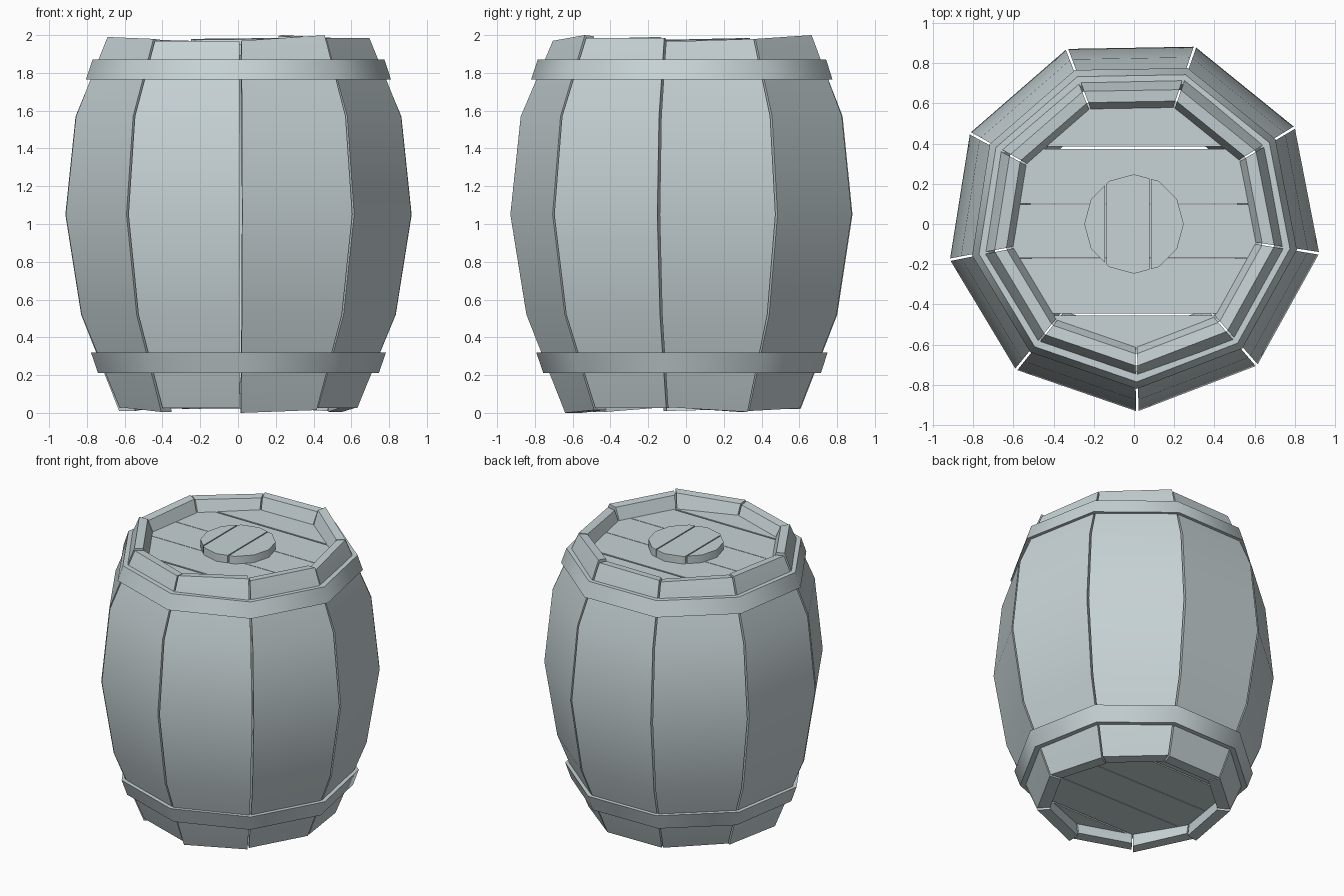
import bpy, bmesh
from math import cos, sin, radians, pi

cube = bpy.data.objects.get("Cube")
if cube:
    bpy.data.objects.remove(cube, do_unlink=True)

# One pale material for the whole barrel
grey = bpy.data.materials.new("pale_blue_grey")
grey.use_nodes = True
colour = (0.57, 0.65, 0.67, 1)
grey.diffuse_color = colour
grey.node_tree.nodes["Principled BSDF"].inputs["Base Color"].default_value = colour

SIDES = 9
START = -89
STEP = 360 / SIDES


def polar(r, deg, z):
    return (r * cos(radians(deg)), r * sin(radians(deg)), z)


def finish(bm, name, angle):
    bmesh.ops.recalc_face_normals(bm, faces=bm.faces)
    mesh = bpy.data.meshes.new(name)
    bm.to_mesh(mesh)
    bm.free()
    mesh.materials.append(grey)
    obj = bpy.data.objects.new(name, mesh)
    bpy.context.collection.objects.link(obj)
    bpy.ops.object.select_all(action='DESELECT')
    obj.select_set(True)
    bpy.context.view_layer.objects.active = obj
    bpy.ops.object.shade_smooth_by_angle(angle=radians(angle))
    return obj


def sweep(bm, sections, closed):
    """Join matching cross-sections with quads; cap the ends if open."""
    rings = [[bm.verts.new(p) for p in s] for s in sections]
    n = len(rings[0])
    for i in range(len(rings) if closed else len(rings) - 1):
        a, b = rings[i], rings[(i + 1) % len(rings)]
        for j in range(n):
            k = (j + 1) % n
            bm.faces.new((a[j], a[k], b[k], b[j]))
    if not closed:
        bm.faces.new(rings[0])
        bm.faces.new(rings[-1])


def stave_profile(low, high):
    """Radius and height around a bulging plank, outside then inside."""
    return [(0.64, low), (0.845, 0.52), (0.93, 1.05), (0.875, 1.57),
            (0.705, high), (0.645, high - 0.005), (0.605, 1.88),
            (0.77, 1.57), (0.83, 1.05), (0.74, 0.52), (0.575, 0.14), (0.555, low)]


# Staves, each with slightly uneven ends: bottom and top at both edges
ends = [(0.0, 0.015, 1.97, 2.0), (0.025, 0.025, 1.985, 1.985),
        (0.03, 0.005, 1.965, 1.98), (0.01, 0.025, 1.98, 2.0),
        (0.02, 0.02, 1.985, 1.98), (0.02, 0.03, 1.97, 1.98),
        (0.02, 0.01, 1.985, 1.975), (0.03, 0.005, 1.99, 1.98),
        (0.025, 0.025, 1.97, 1.965)]
for i, (low_a, low_b, high_a, high_b) in enumerate(ends):
    first = START + i * STEP
    sections = []
    for edge, side, low, high in ((first, 1, low_a, high_a),
                                  (first + STEP, -1, low_b, high_b)):
        sections.append([polar(r, edge + side * 0.4, z)
                         for r, z in stave_profile(low, high)])
    bm = bmesh.new()
    sweep(bm, sections, False)
    finish(bm, f"stave_{i + 1}", 30)


# Hoops that follow the slope of the staves
def hoop(name, low, high, r_low, r_high):
    bm = bmesh.new()
    profile = [(r_low, low), (r_high, high), (r_high - 0.05, high), (r_low - 0.05, low)]
    sweep(bm, [[polar(r, START + i * STEP, z) for r, z in profile]
               for i in range(SIDES)], True)
    finish(bm, name, 45)


hoop("upper_hoop", 1.765, 1.87, 0.82, 0.785)
hoop("lower_hoop", 0.21, 0.32, 0.755, 0.793)


# Flat discs split into planks with thin gaps
def planks(name, radius, sides, start, low, high, axis, cuts):
    limits = [(-2, 0)] + cuts + [(2, 0)]
    for i in range(len(limits) - 1):
        bm = bmesh.new()
        ring = [start + k * 360 / sides for k in range(sides)]
        sweep(bm, [[polar(radius, a, z) for a in ring] for z in (low, high)], False)
        for (pos, gap), side in ((limits[i], -1), (limits[i + 1], 1)):
            point = [0, 0, 0]
            normal = [0, 0, 0]
            point[axis] = pos - side * gap / 2
            normal[axis] = side
            geom = bm.verts[:] + bm.edges[:] + bm.faces[:]
            bmesh.ops.bisect_plane(bm, geom=geom, plane_co=point,
                                   plane_no=normal, clear_outer=True)
            border = [e for e in bm.edges if e.is_boundary]
            if border:
                bmesh.ops.holes_fill(bm, edges=border)
        finish(bm, f"{name}_{i + 1}", 30)


head_cuts = [(-0.45, 0.012), (-0.17, 0.004), (0.10, 0.004), (0.38, 0.012)]
planks("lid_plank", 0.645, SIDES, START, 1.83, 1.895, 1, head_cuts)
planks("base_plank", 0.62, SIDES, START, 0.10, 0.16, 1, head_cuts)
planks("bung_plank", 0.247, 12, 0, 1.88, 1.95, 0, [(-0.14, 0.008), (0.08, 0.008)])
